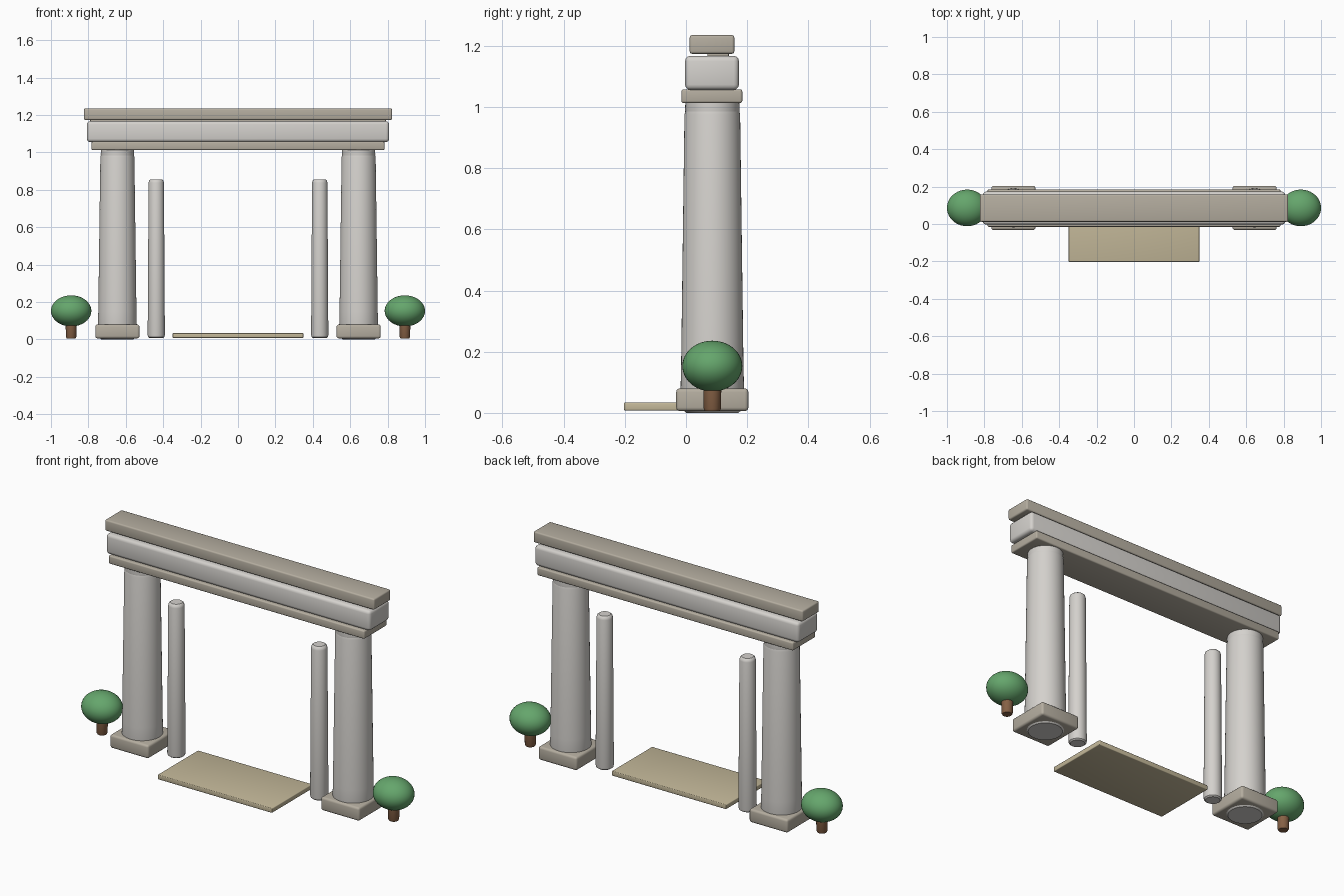
import bpy, bmesh, math

if "Cube" in bpy.data.objects:
    bpy.data.objects.remove(bpy.data.objects["Cube"])

CY = 0.086  # depth of the gateway's centre line


def material(name, rgb):
    m = bpy.data.materials.new(name)
    m.diffuse_color = (*rgb, 1)
    m.use_nodes = True
    m.node_tree.nodes["Principled BSDF"].inputs["Base Color"].default_value = m.diffuse_color
    return m


STONE = material("pale_stone", (0.66, 0.64, 0.61))
TRIM = material("warm_stone", (0.46, 0.42, 0.35))
SAND = material("sand", (0.55, 0.48, 0.32))
LEAF = material("leaf", (0.13, 0.38, 0.15))
BARK = material("bark", (0.24, 0.12, 0.06))


def finish(name, bm, mat):
    bmesh.ops.recalc_face_normals(bm, faces=bm.faces)
    mesh = bpy.data.meshes.new(name)
    bm.to_mesh(mesh)
    bm.free()
    mesh.materials.append(mat)
    ob = bpy.data.objects.new(name, mesh)
    bpy.context.collection.objects.link(ob)
    bpy.ops.object.select_all(action='DESELECT')
    ob.select_set(True)
    bpy.context.view_layer.objects.active = ob
    bpy.ops.object.shade_smooth_by_angle(angle=math.radians(35))
    return ob


def block(name, x, y, z, mat, bevel):
    """Rounded box from (min, max) pairs."""
    bm = bmesh.new()
    bmesh.ops.create_cube(bm, size=1)
    for v in bm.verts:
        v.co = [a + (b - a) * (c + 0.5) for (a, b), c in zip((x, y, z), v.co)]
    bmesh.ops.bevel(bm, geom=bm.edges[:], offset=bevel, segments=3,
                    profile=0.5, affect='EDGES')
    return finish(name, bm, mat)


def turned(name, x, y, profile, mat, sides=48):
    """Solid of revolution from (radius, z) points."""
    bm = bmesh.new()
    vs = [bm.verts.new((r, 0, z)) for r, z in profile]
    es = [bm.edges.new(p) for p in zip(vs, vs[1:])]
    bmesh.ops.spin(bm, geom=vs + es, cent=(0, 0, 0), axis=(0, 0, 1),
                   angle=2 * math.pi, steps=sides)
    bmesh.ops.remove_doubles(bm, verts=bm.verts[:], dist=1e-5)
    ob = finish(name, bm, mat)
    ob.location = (x, y, 0)
    return ob


for side, s in (("left", -1), ("right", 1)):
    # Main column with its narrower neck, and square plinth
    cx = s * 0.645
    turned(f"{side}_column", cx, CY,
           [(0, 0), (0.085, 0), (0.1, 0.012), (0.105, 0.03), (0.102, 0.15),
            (0.091, 0.975), (0.088, 0.987), (0, 0.987)], STONE)
    turned(f"{side}_neck", cx, CY,
           [(0, 0.98), (0.088, 0.98), (0.089, 0.99), (0.088, 1.02), (0, 1.02)], STONE)
    block(f"{side}_plinth", (cx - 0.118, cx + 0.118), (CY - 0.118, CY + 0.118),
          (0.006, 0.08), TRIM, 0.012)

    # Slim inner post
    turned(f"{side}_inner_post", s * 0.437, CY,
           [(0, 0.008), (0.036, 0.008), (0.044, 0.014), (0.046, 0.024),
            (0.041, 0.838), (0.038, 0.849), (0.03, 0.856), (0, 0.856)], STONE, 32)

    # Round shrub on a short trunk
    tx = s * 0.892
    turned(f"{side}_shrub_trunk", tx, CY,
           [(0, 0.006), (0.024, 0.006), (0.028, 0.014), (0.03, 0.1), (0, 0.1)], BARK, 24)
    bm = bmesh.new()
    bmesh.ops.create_uvsphere(bm, u_segments=40, v_segments=24, radius=1)
    for v in bm.verts:
        v.co = (tx + v.co.x * 0.108, CY + v.co.y * 0.098, 0.153 + v.co.z * 0.083)
    finish(f"{side}_shrub_foliage", bm, LEAF)

# Stacked lintel: lower band, main beam, hidden joint, top cap
block("lintel_band", (-0.783, 0.783), (-0.015, 0.184), (1.013, 1.058), TRIM, 0.007)
block("lintel_beam", (-0.808, 0.808), (-0.003, 0.173), (1.056, 1.167), STONE, 0.017)
block("lintel_joint", (-0.79, 0.79), (0.07, 0.14), (1.155, 1.185), TRIM, 0.004)
block("lintel_cap", (-0.824, 0.824), (0.012, 0.158), (1.174, 1.235), TRIM, 0.008)

# Entry slab
block("entry_slab", (-0.35, 0.35), (-0.203, 0.15), (0.008, 0.034), SAND, 0.004)
